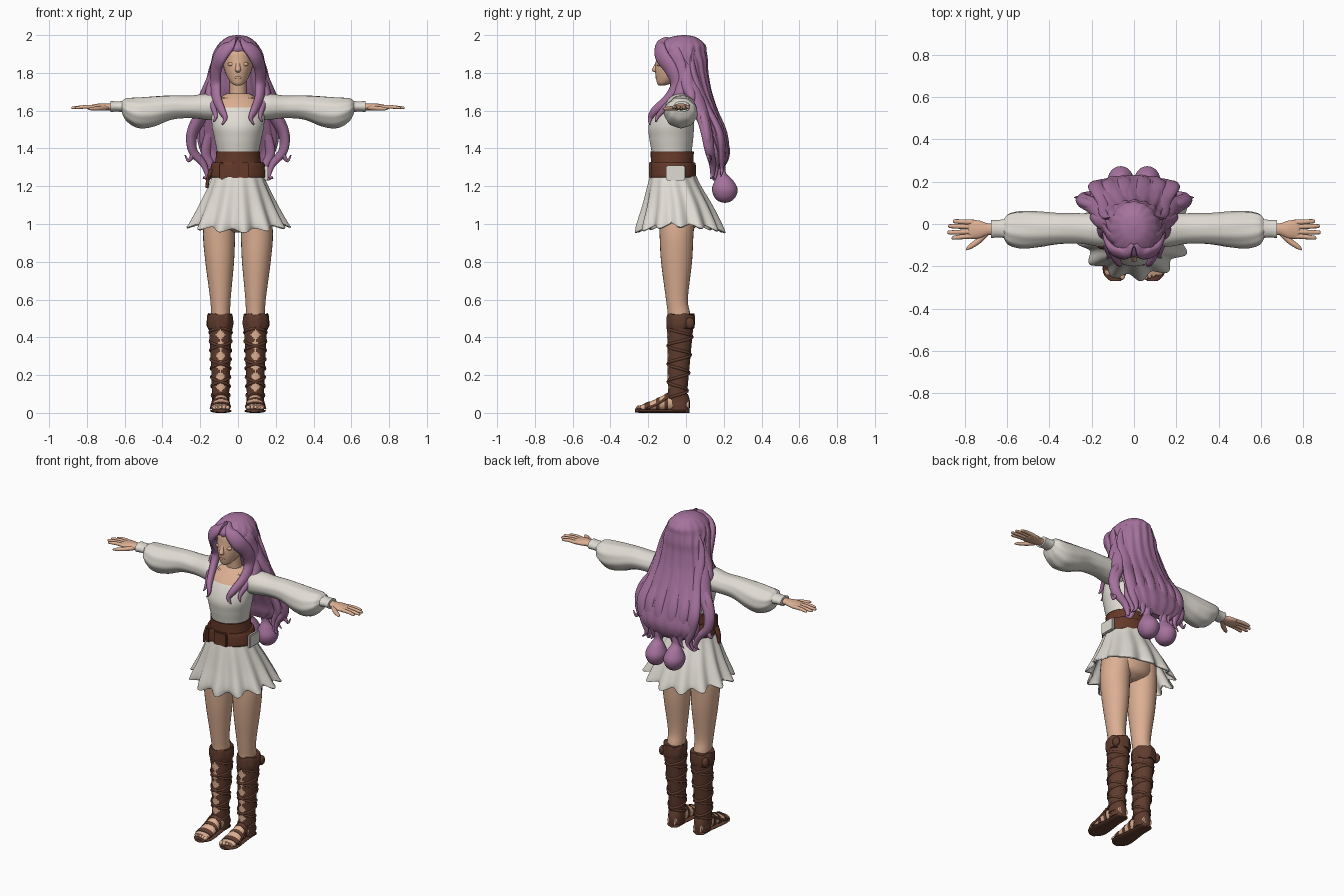
import bpy, bmesh, math
from mathutils import Vector, Matrix

def material(name, rgb):
    m = bpy.data.materials.new(name)
    m.diffuse_color = (*rgb, 1)
    return m

SKIN = material("skin", (0.72, 0.43, 0.29))
HAIR = material("purple hair", (0.38, 0.17, 0.34))
CLOTH = material("off white cloth", (0.74, 0.71, 0.65))
BELT = material("belt leather", (0.13, 0.042, 0.022))
BOOT = material("boot leather", (0.115, 0.045, 0.027))

def finish(bm, name, mats, mirror=False, pick=None, thick=0):
    bmesh.ops.recalc_face_normals(bm, faces=bm.faces)
    me = bpy.data.meshes.new(name)
    bm.to_mesh(me)
    bm.free()
    for m in mats if isinstance(mats, tuple) else (mats,):
        me.materials.append(m)
    for p in me.polygons:
        p.use_smooth = True
        if pick:
            p.material_index = int(pick(p.center))
    me.set_sharp_from_angle(angle=math.radians(50))
    ob = bpy.data.objects.new(name, me)
    bpy.context.collection.objects.link(ob)
    if thick:
        ob.modifiers.new("thickness", 'SOLIDIFY').thickness = thick
    if mirror:
        ob.modifiers.new("mirror", 'MIRROR')
    return ob

def resample(rows, sub):
    """Catmull-Rom through rows of (x, y, z, width, depth)."""
    P = [rows[0]] + list(rows) + [rows[-1]]
    out = []
    for i in range(1, len(P) - 2):
        for k in range(sub):
            t = k / sub
            out.append([0.5 * (2*b + (c-a)*t + (2*a-5*b+4*c-d)*t*t + (3*b-a-3*c+d)*t**3)
                        for a, b, c, d in zip(P[i-1], P[i], P[i+1], P[i+2])])
    return out + [list(rows[-1])]

AXES = {'x': ((0, 1, 0), (0, 0, 1)), 'y': ((1, 0, 0), (0, 0, 1)), 'z': ((1, 0, 0), (0, 1, 0))}

def sweep(name, rows, mats, axis=None, ref=(0, 0, 1), n=20, sub=5, mod=None, cap=True, **kw):
    """Elliptical sections swept along a path; fixed axis, or frames following the path."""
    rows = resample(rows, sub)
    pts = [Vector(r[:3]) for r in rows]
    bm, rings = bmesh.new(), []
    for i, r in enumerate(rows):
        if axis:
            u, v = (Vector(w) for w in AXES[axis])
        else:
            t = (pts[min(i+1, len(pts)-1)] - pts[max(i-1, 0)]).normalized()
            u = t.cross(Vector(ref)).normalized()
            v = u.cross(t)
        ring = []
        for k in range(n):
            a = 2 * math.pi * k / n
            s, dz = mod(i / (len(rows)-1), a) if mod else (1, 0)
            p = pts[i] + s * (u * max(r[3], .001) * math.cos(a) + v * max(r[4], .001) * math.sin(a))
            ring.append(bm.verts.new(p + Vector((0, 0, dz))))
        rings.append(ring)
    for A, B in zip(rings, rings[1:]):
        for k in range(n):
            bm.faces.new((A[k], A[(k+1) % n], B[(k+1) % n], B[k]))
    if cap:
        bm.faces.new(rings[0])
        bm.faces.new(rings[-1])
    return finish(bm, name, mats, **kw)

def ball(name, loc, size, mat, mirror=False):
    bm = bmesh.new()
    bmesh.ops.create_uvsphere(bm, u_segments=24, v_segments=16, radius=1,
                              matrix=Matrix.Translation(loc) @ Matrix.Diagonal((*size, 1)))
    return finish(bm, name, mat, mirror)

def box(name, loc, size, mat):
    bm = bmesh.new()
    bmesh.ops.create_cube(bm, size=1, matrix=Matrix.Translation(loc) @ Matrix.Diagonal((*size, 1)))
    bmesh.ops.bevel(bm, geom=bm.edges[:], offset=min(size) * .25, segments=2, affect='EDGES')
    return finish(bm, name, mat)

# Head, face and neck
sweep("head", [(0, -.128, 1.733, .012, .015), (0, -.115, 1.745, .034, .038), (0, -.085, 1.78, .058, .075),
               (0, -.06, 1.82, .073, .104), (0, -.045, 1.87, .083, .113), (0, -.04, 1.92, .083, .108),
               (0, -.035, 1.965, .05, .07)], SKIN, 'z', n=32)
sweep("nose", [(0, -.15, 1.87, .01, .006), (0, -.158, 1.838, .012, .012), (0, -.165, 1.814, .015, .016),
               (0, -.156, 1.803, .01, .008)], SKIN, 'z', n=16)
ball("eyelid", (.034, -.142, 1.846), (.021, .012, .011), SKIN, True)
ball("lips", (0, -.152, 1.776), (.02, .01, .008), SKIN)
sweep("neck", [(0, -.035, 1.6, .06, .055), (0, -.035, 1.67, .046, .045), (0, -.045, 1.79, .044, .045)], SKIN, 'z')
sweep("collarbone", [(.015, -.1, 1.655, .006, .006), (.05, -.097, 1.662, .006, .006),
                     (.1, -.072, 1.67, .005, .005)], SKIN, n=8, mirror=True)

# Blouse with square neckline
sweep("blouse", [(0, -.07, 1.24, .12, .11), (0, -.075, 1.36, .11, .105), (0, -.078, 1.45, .124, .116),
                 (0, -.078, 1.52, .138, .12), (0, -.065, 1.6, .138, .1), (0, -.045, 1.655, .115, .075),
                 (0, -.035, 1.69, .06, .045)], (CLOTH, SKIN), 'z', n=80, sub=12,
      pick=lambda c: c.z > 1.615 and abs(c.x) < .09 and c.y < 0)
sweep("sleeve", [(.07, -.03, 1.61, .06, .06), (.15, -.03, 1.62, .078, .07), (.25, -.022, 1.62, .072, .06),
                 (.35, -.022, 1.617, .073, .064), (.45, -.025, 1.596, .084, .08), (.53, -.027, 1.59, .088, .08),
                 (.59, -.025, 1.605, .074, .06), (.615, -.022, 1.62, .045, .03)], CLOTH, 'x', n=40, sub=8,
      mod=lambda t, a: (1 + .035 * t * math.sin(9*a + 5*t), 0), mirror=True)
sweep("cuff", [(.605, -.022, 1.622, .046, .03), (.64, -.022, 1.622, .041, .027), (.675, -.024, 1.622, .043, .029)],
      CLOTH, 'x', mirror=True)

# Hands
sweep("palm", [(.65, -.024, 1.62, .026, .02), (.69, -.025, 1.62, .028, .018), (.73, -.026, 1.62, .042, .018),
               (.77, -.026, 1.618, .044, .014), (.785, -.026, 1.617, .036, .009)], SKIN, 'x', mirror=True)
for i, (y0, x1, y1) in enumerate([(.008, .855, .013), (-.014, .876, -.01), (-.036, .88, -.04), (-.056, .86, -.065)]):
    sweep(f"finger_{i+1}", [(.755, y0, 1.618, .012, .011), (.81, (y0+y1)/2, 1.62, .0115, .01),
                            (x1-.006, y1, 1.615, .009, .007), (x1, y1, 1.614, .002, .002)], SKIN, n=10, mirror=True)
sweep("thumb", [(.695, -.04, 1.615, .014, .013), (.735, -.08, 1.612, .014, .012), (.775, -.108, 1.61, .011, .009),
                (.793, -.122, 1.609, .003, .003)], SKIN, n=10, mirror=True)

# Belt: upper sash, lower belt, buckle, hanging strap, side cloth pouch
sweep("waist_sash", [(0, -.072, 1.27, .128, .113), (0, -.073, 1.37, .116, .114), (0, -.073, 1.385, .118, .115)],
      BELT, 'z', n=40)
sweep("hip_belt", [(0, -.07, 1.245, .146, .12), (0, -.07, 1.26, .15, .123), (0, -.07, 1.31, .143, .122),
                   (0, -.07, 1.325, .136, .118)], BELT, 'z', n=40)
box("buckle", (.01, -.187, 1.285), (.09, .02, .085), BELT)
box("belt_loop", (-.085, -.17, 1.28), (.025, .03, .09), BELT)
sweep("hanging_strap", [(-.14, -.1, 1.29, .02, .012), (-.158, -.1, 1.24, .018, .01), (-.165, -.1, 1.19, .012, .008)],
      BELT, ref=(1, 0, 0), n=12)
box("side_pouch", (.148, -.055, 1.27), (.02, .1, .08), CLOTH)

# Pleated skirt
def pleats(t, a):
    w = math.sin(13 * a + math.pi / 2)
    return 1 + .09 * t * w, t * t * (.032 * math.cos(a) ** 2 - .01 * w)
sweep("skirt", [(0, -.07, 1.3, .118, .108), (0, -.065, 1.22, .148, .133), (0, -.045, 1.1, .2, .18),
                (0, -.035, 1.0, .245, .216), (0, -.03, .963, .258, .222)], CLOTH, 'z', n=156, sub=7,
      mod=pleats, cap=False, thick=.008)

# Hips and legs
sweep("hips", [(0, -.05, 1.22, .11, .095), (0, -.045, 1.08, .15, .112), (0, -.045, .99, .13, .1),
               (0, -.045, .955, .04, .05)], SKIN, 'z', n=32)
sweep("leg", [(.09, -.045, 1.1, .08, .1), (.1, -.05, .95, .085, .09), (.097, -.05, .8, .076, .082),
              (.093, -.048, .6, .054, .058), (.092, -.035, .5, .05, .06), (.092, -.035, .3, .046, .052),
              (.092, -.042, .08, .036, .04)], SKIN, 'z', n=28, mirror=True)

# Laced boots: shell with diamond openings down the front
def opening(c):
    tri = 1 - abs((c.z / .055) % 1 - .5) * 2
    return c.y < -.05 and c.z < .45 and abs(c.x - .092) < .026 * tri
sweep("boot", [(.092, -.04, .045, .046, .056), (.092, -.045, .09, .045, .051), (.092, -.038, .28, .052, .06),
               (.093, -.03, .47, .062, .07), (.094, -.028, .52, .064, .072)], (BOOT, SKIN), 'z', n=96, sub=24,
      pick=opening, mirror=True)
sweep("boot_cuff", [(.095, -.028, .445, .063, .071), (.095, -.028, .47, .069, .074), (.095, -.028, .505, .068, .074),
                    (.095, -.028, .522, .063, .071)], BOOT, 'z', n=36,
      mod=lambda t, a: (1 + .03 * math.sin(8*a), .006 * math.sin(5*a)), mirror=True)
ball("boot_bow", (.15, .02, .475), (.018, .025, .03), BOOT, True)
for s in (-1, 1):
    path = []
    for i in range(49):
        t = i / 48
        a = s * 8 * math.pi * t - math.pi / 2
        path.append((.092 + (.047 + .014*t) * math.cos(a), -.046 + .016*t + (.052 + .017*t) * math.sin(a),
                     .07 + .38*t, .005, .007))
    sweep("boot_lace_" + ("a" if s > 0 else "b"), path, BOOT, n=8, sub=3, mirror=True)

# Feet and sandals
FOOT = [(.09, .015, .04, .03, .03), (.09, -.03, .055, .037, .045), (.09, -.1, .055, .04, .045),
        (.09, -.16, .042, .047, .031), (.092, -.21, .032, .05, .02), (.092, -.24, .028, .044, .013)]
sweep("foot", FOOT, SKIN, 'y', n=24, mirror=True)
for i in range(5):
    ball(f"toe_{i+1}", (.055 + .019*i, -.244 + .006*i, .028), (.0125 - .001*i, .02, .012), SKIN, True)
sweep("sole", [(.09, .018, .01, .02, .01), (.09, 0, .01, .04, .011), (.09, -.07, .01, .042, .011),
               (.09, -.18, .01, .056, .011), (.09, -.235, .011, .054, .011), (.088, -.269, .012, .025, .01)],
      BOOT, 'y', n=24, mirror=True)
for i, (y, z, a, b, w) in enumerate([(-.205, .033, .053, .024, .014), (-.15, .044, .049, .036, .009),
                                    (-.105, .055, .044, .048, .009)]):
    sweep(f"sandal_strap_{i+1}", [(.091, y-w, z-.003, a, b-.002), (.091, y, z, a, b), (.091, y+w, z+.004, a, b)],
          BOOT, 'y', n=24, mirror=True)
sweep("sandal_side_strap", [(.145, -.2, .025, .007, .005), (.136, -.14, .055, .007, .005), (.128, -.09, .09, .007, .005)],
      BOOT, ref=(1, 0, 0), n=8, mirror=True)
sweep("heel_guard", [(.09, -.035, .015, .044, .054), (.09, -.035, .06, .045, .056), (.091, -.042, .1, .045, .052)],
      BOOT, 'z', mirror=True)

# Hair: main mass falling back from the crown
sweep("hair_mass", [(0, -.01, 2.0, .012, .012), (0, -.015, 1.988, .06, .07), (0, -.022, 1.95, .104, .122),
                    (0, -.02, 1.91, .122, .127), (0, .012, 1.86, .13, .102), (0, .028, 1.8, .136, .088),
                    (0, .055, 1.7, .155, .08), (0, .1, 1.6, .178, .068), (0, .143, 1.5, .2, .062),
                    (0, .178, 1.4, .195, .053), (0, .182, 1.34, .165, .042), (0, .178, 1.295, .1, .02)],
      HAIR, 'z', n=96, sub=7, mod=lambda t, a: (1 + .035 * min(1, 2.5*t) * math.sin(16*a + 2*math.sin(5*t)), 0))

def lock(name, rows, ref):
    sweep("hair_" + name, rows, HAIR, ref=ref, n=14, sub=6, mirror=True)

lock("curtain", [(.012, -.085, 1.968, .03, .012), (.045, -.135, 1.945, .036, .018), (.092, -.128, 1.89, .044, .022),
                 (.117, -.08, 1.82, .04, .022), (.118, -.052, 1.74, .034, .024), (.112, -.09, 1.665, .03, .022),
                 (.085, -.165, 1.6, .022, .018), (.068, -.19, 1.56, .014, .01), (.085, -.192, 1.525, .003, .003)],
     (.75, -.65, 0))
lock("temple", [(.03, -.07, 1.965, .03, .014), (.1, -.065, 1.91, .04, .018), (.12, -.04, 1.84, .042, .02),
                (.134, -.02, 1.76, .036, .022), (.155, -.04, 1.68, .028, .018), (.13, -.11, 1.615, .018, .014),
                (.118, -.15, 1.57, .011, .01), (.13, -.16, 1.54, .003, .003)], (.9, -.4, 0))
lock("shoulder", [(.1, -.01, 1.9, .03, .012), (.125, .0, 1.82, .034, .02), (.158, .01, 1.73, .034, .025),
                  (.19, .03, 1.67, .022, .018), (.2, .02, 1.62, .012, .01), (.222, .015, 1.635, .003, .003)], (1, 0, 0))
lock("side_wave", [(.12, .02, 1.8, .03, .02), (.16, .05, 1.69, .04, .028), (.19, .085, 1.58, .04, .028),
                   (.24, .11, 1.48, .034, .025), (.24, .125, 1.39, .028, .022), (.185, .14, 1.32, .02, .016),
                   (.165, .14, 1.26, .012, .01), (.185, .13, 1.24, .003, .003)], (.8, .6, 0))
lock("outer_curl", [(.17, .08, 1.62, .02, .018), (.23, .1, 1.54, .024, .02), (.258, .115, 1.45, .02, .017),
                    (.24, .12, 1.375, .015, .013), (.262, .125, 1.335, .009, .008), (.28, .125, 1.365, .003, .003)],
     (.8, .6, 0))
lock("inner_curl", [(.14, .13, 1.5, .03, .02), (.17, .155, 1.38, .028, .02), (.14, .16, 1.3, .018, .014),
                    (.155, .15, 1.24, .01, .008), (.185, .14, 1.25, .003, .003)], (.4, 1, 0))
for i, x in enumerate((.035, .085, .13)):
    lock(f"back_{i+1}", [(x*.6, .045, 1.93, .02, .008), (x*.8, .08 - x*.35, 1.87, .03, .014),
                         (x, .1 - x*.4, 1.78, .034, .018), (x*1.1, .15 - x*.3, 1.62, .036, .02),
                         (x*1.4, .205 - x*.2, 1.48, .036, .02), (x*1.25, .215 - x*.2, 1.37, .03, .018),
                         (x*1.1, .19, 1.29, .012, .01), (x*1.35, .185, 1.25, .003, .003)], (.2, 1, 0))
# Two drop-shaped tail ends
sweep("hair_tail", [(.05, .18, 1.42, .035, .025), (.058, .187, 1.32, .028, .022), (.062, .19, 1.27, .024, .022),
                    (.063, .2, 1.235, .042, .046), (.063, .205, 1.19, .061, .067), (.063, .206, 1.15, .054, .06),
                    (.063, .206, 1.122, .032, .036), (.063, .206, 1.112, .004, .004)], HAIR, 'z', n=28, mirror=True)
